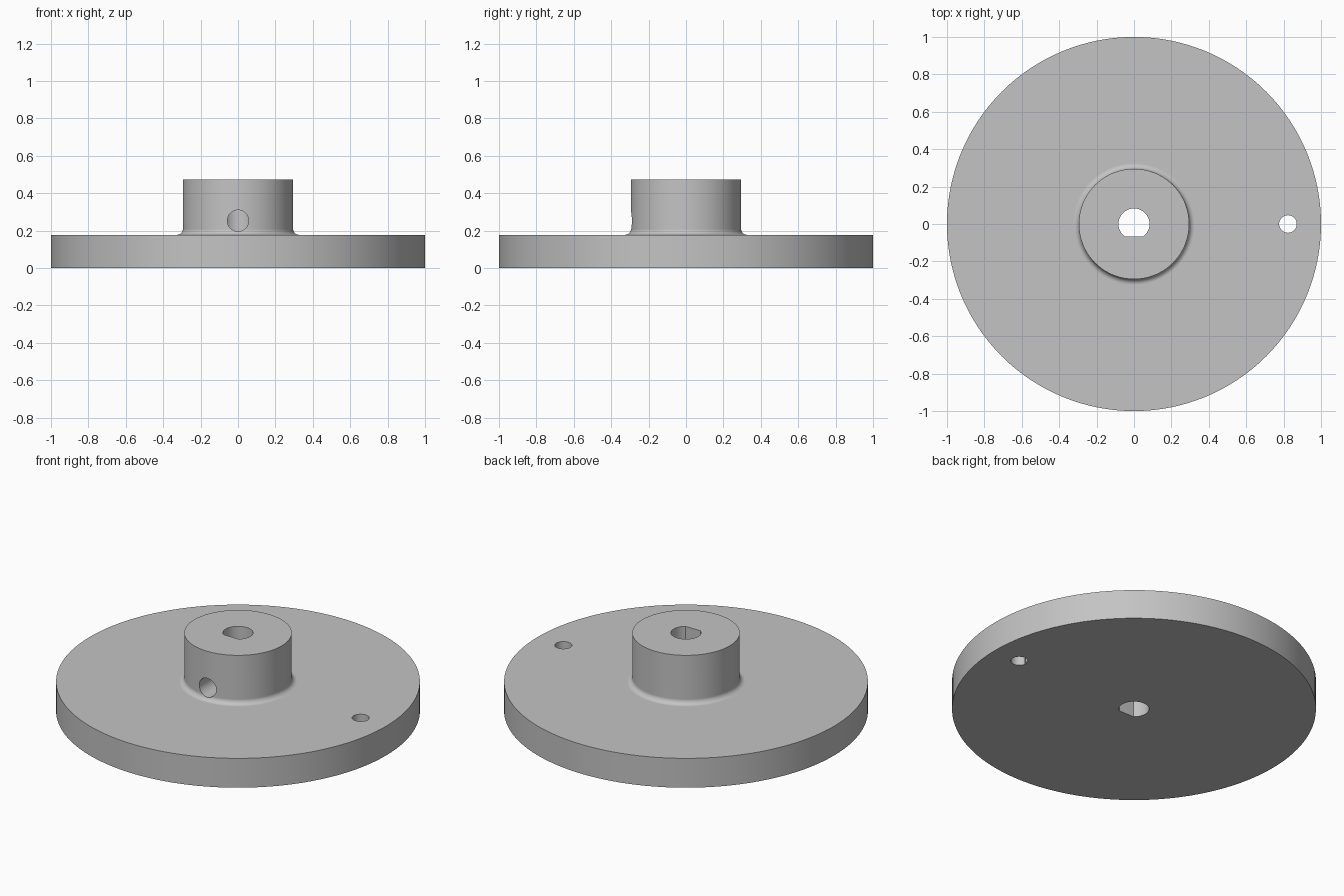
import bpy
import bmesh
from math import sin, cos, pi, asin, radians
from mathutils import Matrix, Vector

SEGMENTS = 128
DISC_R, DISC_TOP = 1.0, 0.178
HUB_R, HUB_TOP = 0.295, 0.474
FILLET = 0.03
BORE_R, BORE_FLAT = 0.083, -0.066

cube = bpy.data.objects.get("Cube")
if cube:
    bpy.data.objects.remove(cube, do_unlink=True)

grey = bpy.data.materials.new("plain grey")
grey.use_nodes = True
colour = (0.55, 0.55, 0.55, 1)
grey.diffuse_color = colour
grey.node_tree.nodes["Principled BSDF"].inputs["Base Color"].default_value = colour


def make_object(name, bm):
    bmesh.ops.recalc_face_normals(bm, faces=bm.faces)
    mesh = bpy.data.meshes.new(name)
    bm.to_mesh(mesh)
    bm.free()
    mesh.materials.append(grey)
    obj = bpy.data.objects.new(name, mesh)
    bpy.context.collection.objects.link(obj)
    return obj


def lathe(name, profile):
    """Spin a profile of (radius, height) points round the z axis."""
    bm = bmesh.new()
    verts = [bm.verts.new((r, 0, z)) for r, z in profile]
    edges = [bm.edges.new(pair) for pair in zip(verts, verts[1:])]
    bmesh.ops.spin(bm, geom=verts + edges, cent=(0, 0, 0), axis=(0, 0, 1),
                   angle=2 * pi, steps=SEGMENTS)
    bmesh.ops.remove_doubles(bm, verts=bm.verts, dist=0.0001)
    return make_object(name, bm)


def prism(name, outline, depth, matrix):
    """Extrude a flat outline along its local z axis."""
    bm = bmesh.new()
    face = bm.faces.new([bm.verts.new((x, y, 0)) for x, y in outline])
    grown = bmesh.ops.extrude_face_region(bm, geom=[face])["geom"]
    top = [g for g in grown if isinstance(g, bmesh.types.BMVert)]
    bmesh.ops.translate(bm, verts=top, vec=Vector((0, 0, depth)))
    bmesh.ops.transform(bm, matrix=matrix, verts=bm.verts)
    return make_object(name, bm)


def arc(radius, start, end, steps):
    return [(radius * cos(start + (end - start) * i / steps),
             radius * sin(start + (end - start) * i / steps))
            for i in range(steps + 1)]


# Disc with a raised hub and a fillet where they meet
fillet = [(HUB_R + FILLET + x, DISC_TOP + FILLET + y)
          for x, y in arc(FILLET, 1.5 * pi, pi, 8)]
wheel = lathe("wheel_with_hub",
              [(0, 0), (DISC_R, 0), (DISC_R, DISC_TOP)] + fillet
              + [(HUB_R, HUB_TOP), (0, HUB_TOP)])

# D-shaped shaft bore, crank pin hole and radial set screw hole
corner = asin(BORE_FLAT / BORE_R)
bore = prism("shaft_bore_cutter", arc(BORE_R, corner, pi - corner, 48), 1,
             Matrix.Translation((0, 0, -0.2)))
pin_hole = prism("pin_hole_cutter", arc(0.047, 0, 2 * pi, 40)[:-1], 1,
                 Matrix.Translation((0.823, 0, -0.2)))
screw_hole = prism("screw_hole_cutter", arc(0.057, 0, 2 * pi, 40)[:-1], 0.4,
                   Matrix.Translation((0, 0, 0.253)) @ Matrix.Rotation(radians(90), 4, "X"))

bpy.ops.object.select_all(action="DESELECT")
bpy.context.view_layer.objects.active = wheel
wheel.select_set(True)
for cutter in (bore, pin_hole, screw_hole):
    cut = wheel.modifiers.new(cutter.name, "BOOLEAN")
    cut.operation, cut.solver, cut.object = "DIFFERENCE", "EXACT", cutter
    bpy.ops.object.modifier_apply(modifier=cut.name)
    bpy.data.objects.remove(cutter, do_unlink=True)

# Smooth round walls, crisp rims, flat faces kept flat
bpy.ops.object.shade_smooth_by_angle(angle=radians(30))
weighted = wheel.modifiers.new("flat_faces", "WEIGHTED_NORMAL")
weighted.keep_sharp = True
